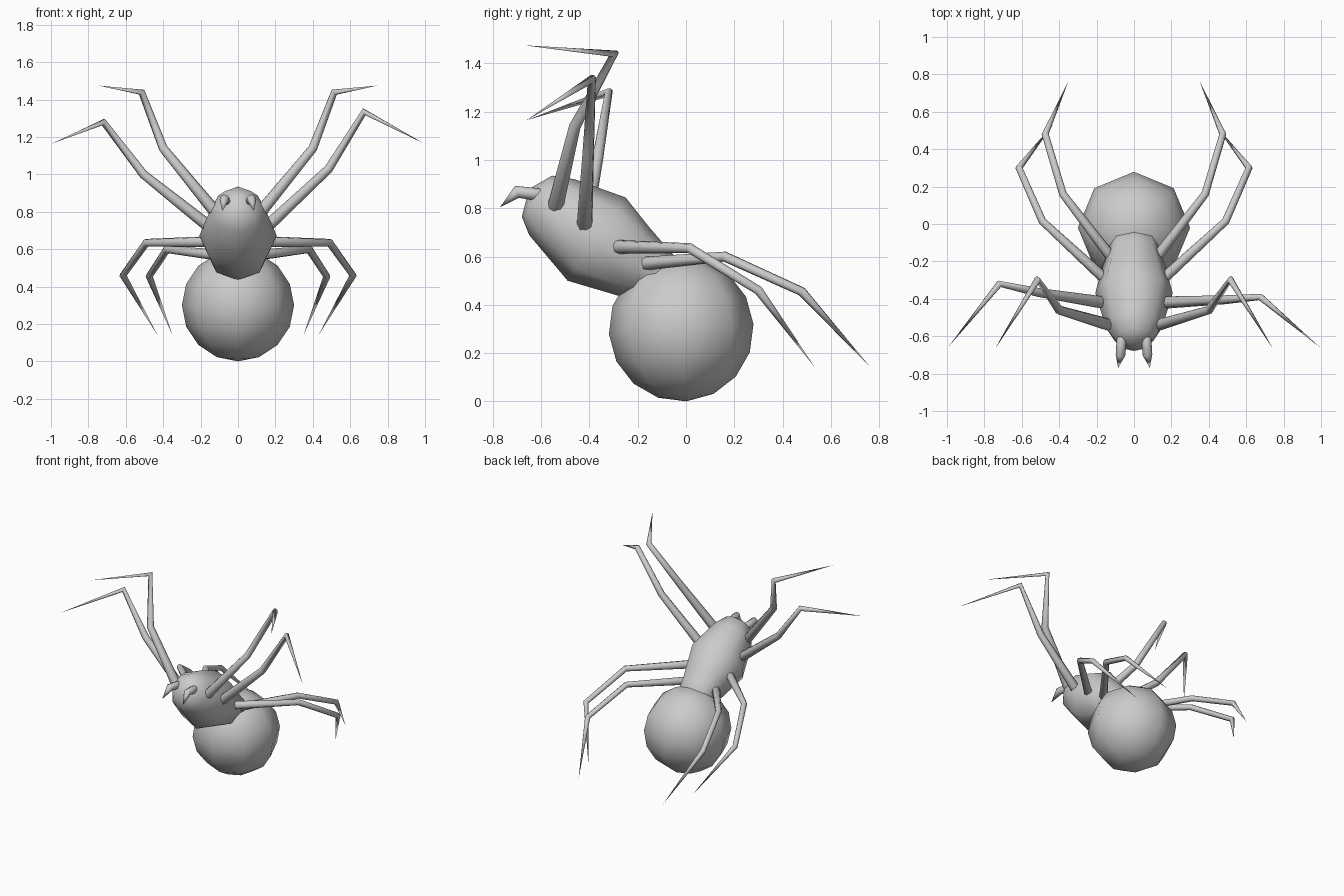
import bpy, bmesh, math
from mathutils import Vector, Matrix

if "Cube" in bpy.data.objects:
    bpy.data.objects.remove(bpy.data.objects["Cube"])


def finish(name, bm):
    bmesh.ops.recalc_face_normals(bm, faces=bm.faces)
    for f in bm.faces:
        f.smooth = True
    me = bpy.data.meshes.new(name)
    bm.to_mesh(me)
    bm.free()
    ob = bpy.data.objects.new(name, me)
    bpy.context.collection.objects.link(ob)
    return ob


def skin(bm, rings, start, end):
    """Bridge rings of points and close both ends with a pole vertex."""
    rings = [[bm.verts.new(p) for p in r] for r in rings]
    n = len(rings[0])
    for a, b in zip(rings, rings[1:]):
        for i in range(n):
            j = (i + 1) % n
            bm.faces.new((a[i], a[j], b[j], b[i]))
    for ring, pole in ((rings[0], start), (rings[-1], end)):
        v = bm.verts.new(pole)
        for i in range(n):
            bm.faces.new((ring[i], ring[(i + 1) % n], v))


def limb(name, pts, radii, sides=8):
    """Tapered jointed tube with a rounded root and a pointed tip."""
    pts = [Vector(p) for p in pts]
    dirs = [(b - a).normalized() for a, b in zip(pts, pts[1:])]
    u = dirs[0].orthogonal().normalized()
    rings = []
    prev = dirs[0]
    for k, r in enumerate(radii):
        t = dirs[k] if k == 0 else (dirs[k - 1] + dirs[k]).normalized()
        u = prev.rotation_difference(t) @ u
        prev = t
        w = t.cross(u)
        stations = [(-0.75 * r, 0.66 * r), (0, r)] if k == 0 else [(0, r)]
        for off, rad in stations:
            rings.append([pts[k] + t * off
                          + (u * math.cos(2 * math.pi * i / sides)
                             + w * math.sin(2 * math.pi * i / sides)) * rad
                          for i in range(sides)])
    bm = bmesh.new()
    skin(bm, rings, pts[0] - dirs[0] * radii[0], pts[-1])
    return finish(name, bm)


# round abdomen
bm = bmesh.new()
bmesh.ops.create_uvsphere(
    bm, u_segments=8, v_segments=8, radius=0.3,
    matrix=Matrix.Translation((0, -0.02, 0.3)) @ Matrix.Rotation(math.radians(4), 4, 'X'))
finish("abdomen", bm)

# head and thorax: top (y, z), bottom (y, z), half width
sections = [
    ((-0.555, 0.935), (-0.68, 0.765), 0.10),
    ((-0.46, 0.92), (-0.65, 0.69), 0.15),
    ((-0.25, 0.845), (-0.49, 0.50), 0.207),
    ((-0.155, 0.725), (-0.27, 0.435), 0.165),
    ((-0.09, 0.65), (-0.20, 0.44), 0.14),
    ((0.0, 0.55), (-0.12, 0.40), 0.13),
]
rings = []
for top, bot, w in sections:
    t, b = Vector((0, *top)), Vector((0, *bot))
    c, h = (t + b) / 2, (t - b) / 2
    rings.append([c + h * math.cos(i * math.pi / 4)
                  + Vector((w * math.sin(i * math.pi / 4), 0, 0)) for i in range(8)])
bm = bmesh.new()
skin(bm, rings, (0, -0.65, 0.88), (0, -0.02, 0.45))
finish("thorax", bm)

# legs and fangs, mirrored left and right; the second pair is posed unevenly
paths = {
    "front_leg": [(0.13, -0.54, 0.81), (0.40, -0.46, 1.14), (0.515, -0.297, 1.44), (0.745, -0.67, 1.475)],
    "second_leg": [(0.165, -0.42, 0.73), (0.485, -0.405, 1.03), (0.675, -0.39, 1.335), (0.995, -0.66, 1.165)],
    "third_leg": [(0.17, -0.28, 0.64), (0.49, 0.015, 0.635), (0.615, 0.30, 0.46), (0.43, 0.535, 0.14)],
    "back_leg": [(0.12, -0.18, 0.57), (0.38, 0.16, 0.60), (0.475, 0.48, 0.455), (0.35, 0.765, 0.14)],
    "fang": [(0.065, -0.60, 0.855), (0.072, -0.70, 0.868), (0.085, -0.77, 0.805)],
}
second_left = [(0.165, -0.42, 0.73), (0.505, -0.367, 1.0), (0.72, -0.32, 1.28), (0.995, -0.66, 1.165)]
for name, path in paths.items():
    if name == "fang":
        radii = (0.027, 0.026)
    elif name in ("front_leg", "second_leg"):
        radii = (0.033, 0.024, 0.019)
    else:
        radii = (0.029, 0.021, 0.019)
    for side, s in (("right", 1), ("left", -1)):
        pts = second_left if (name, s) == ("second_leg", -1) else path
        limb(f"{name}_{side}", [(s * x, y, z) for x, y, z in pts], radii)
